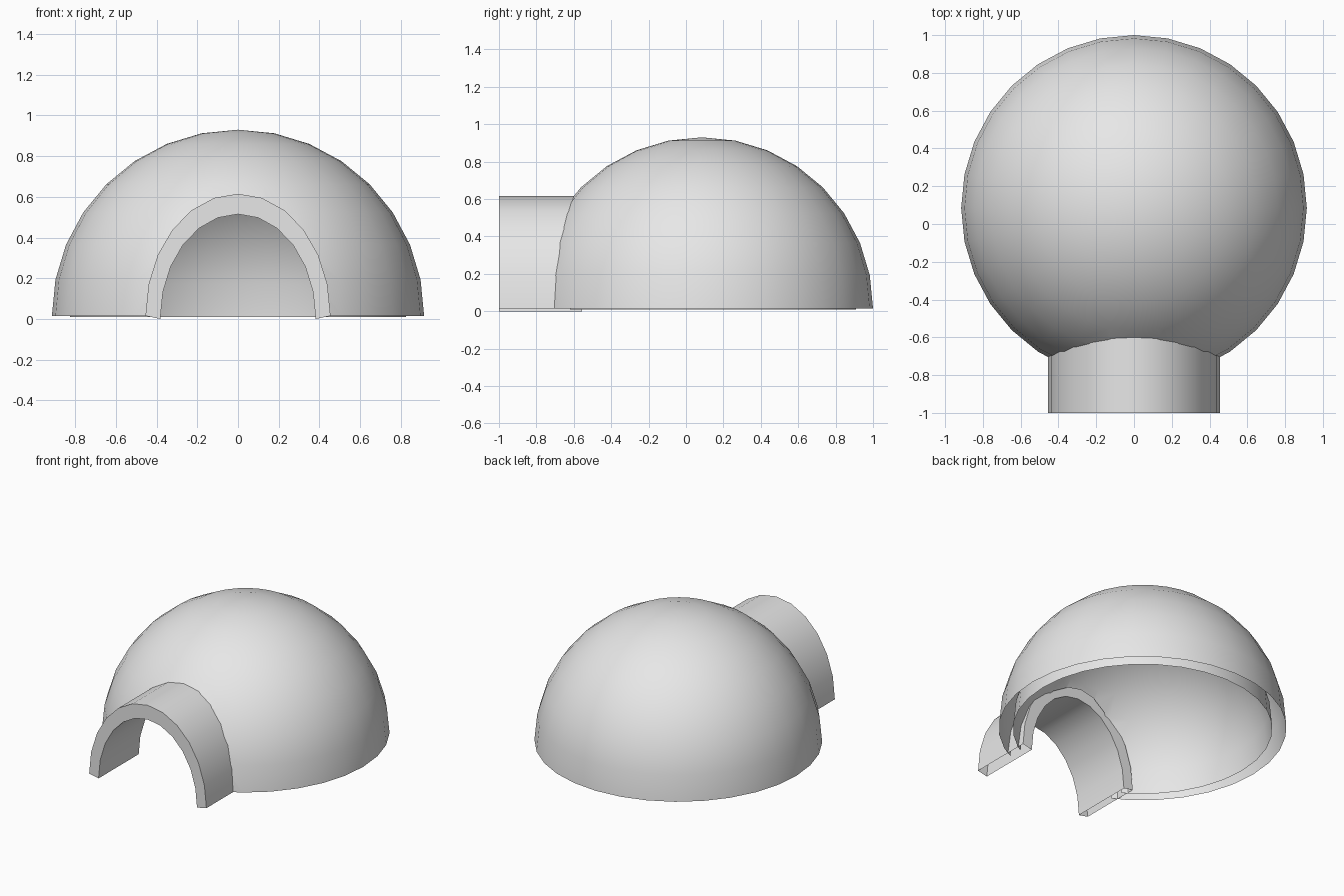
import bpy, bmesh
from math import sin, cos, pi, radians

if "Cube" in bpy.data.objects:
    bpy.data.objects.remove(bpy.data.objects["Cube"], do_unlink=True)

mat = bpy.data.materials.new("pale_grey")
mat.use_nodes = True
GREY = (0.8, 0.8, 0.8, 1)
mat.diffuse_color = GREY
mat.node_tree.nodes["Principled BSDF"].inputs["Base Color"].default_value = GREY

DOME_Y = 0.085
FRONT, BACK = -1.0, -0.555


def make_object(name, bm):
    bmesh.ops.recalc_face_normals(bm, faces=bm.faces)
    mesh = bpy.data.meshes.new(name)
    bm.to_mesh(mesh)
    bm.free()
    mesh.materials.append(mat)
    obj = bpy.data.objects.new(name, mesh)
    bpy.context.collection.objects.link(obj)
    return obj


def activate(obj):
    bpy.ops.object.select_all(action='DESELECT')
    obj.select_set(True)
    bpy.context.view_layer.objects.active = obj


def hemisphere(bm, radius, base_z, segments=32, rings=8):
    """Half sphere, open below; returns its bottom ring."""
    levels = []
    for i in range(rings):
        a = pi / 2 * i / rings
        levels.append([bm.verts.new((radius * cos(a) * sin(2 * pi * j / segments),
                                     DOME_Y + radius * cos(a) * cos(2 * pi * j / segments),
                                     base_z + radius * sin(a))) for j in range(segments)])
    pole = bm.verts.new((0, DOME_Y, base_z + radius))
    bridge(bm, levels)
    for j in range(segments):
        bm.faces.new((levels[-1][j - 1], levels[-1][j], pole))
    return levels[0]


def bridge(bm, loops, closed=True):
    for low, high in zip(loops, loops[1:]):
        for j in range(0 if closed else 1, len(low)):
            bm.faces.new((low[j - 1], low[j], high[j], high[j - 1]))


def arch(bm, half_width, height, base_z, y, steps=12):
    return [bm.verts.new((-half_width * cos(pi * i / steps), y,
                          base_z + height * sin(pi * i / steps))) for i in range(steps + 1)]


# Dome: outer and inner shell, closed for cutting
bm = bmesh.new()
bridge(bm, [hemisphere(bm, 0.915, 0.015), hemisphere(bm, 0.825, 0.01)])
dome = make_object("dome", bm)

# Doorway cutter, hidden within the tunnel wall
bm = bmesh.new()
ends = []
for y in (FRONT - 0.2, 0):
    loop = arch(bm, 0.42, 0.557, 0.008, y)
    loop += [bm.verts.new((x, y, -0.2)) for x in (0.42, -0.42)]
    bm.faces.new(loop)
    ends.append(loop)
bridge(bm, ends)
cutter = make_object("doorway_cutter", bm)
cutter.hide_render = True

activate(dome)
cut = dome.modifiers.new("doorway", 'BOOLEAN')
cut.operation = 'DIFFERENCE'
cut.solver = 'EXACT'
cut.object = cutter
bpy.ops.object.modifier_apply(modifier=cut.name)
bpy.data.objects.remove(cutter, do_unlink=True)

# Open the underside and the cut edge between the two shells
bm = bmesh.new()
bm.from_mesh(dome.data)
bm.normal_update()
waste = [f for f in bm.faces
         if abs(f.normal.y) < 0.001
         or (f.normal.z < -0.9 and f.calc_center_median().z < 0.1)]
bmesh.ops.delete(bm, geom=waste, context='FACES')
bm.to_mesh(dome.data)
bm.free()

# Entrance tunnel: two arches capped at the ends, open below
bm = bmesh.new()
outer = [arch(bm, 0.455, 0.6, 0.015, y) for y in (FRONT, BACK)]
inner = [arch(bm, 0.382, 0.515, 0.0, y) for y in (BACK, FRONT)]
bridge(bm, outer + inner + outer[:1], closed=False)
tunnel = make_object("entrance_tunnel", bm)

for obj in (dome, tunnel):
    activate(obj)
    bpy.ops.object.shade_smooth_by_angle(angle=radians(30))
